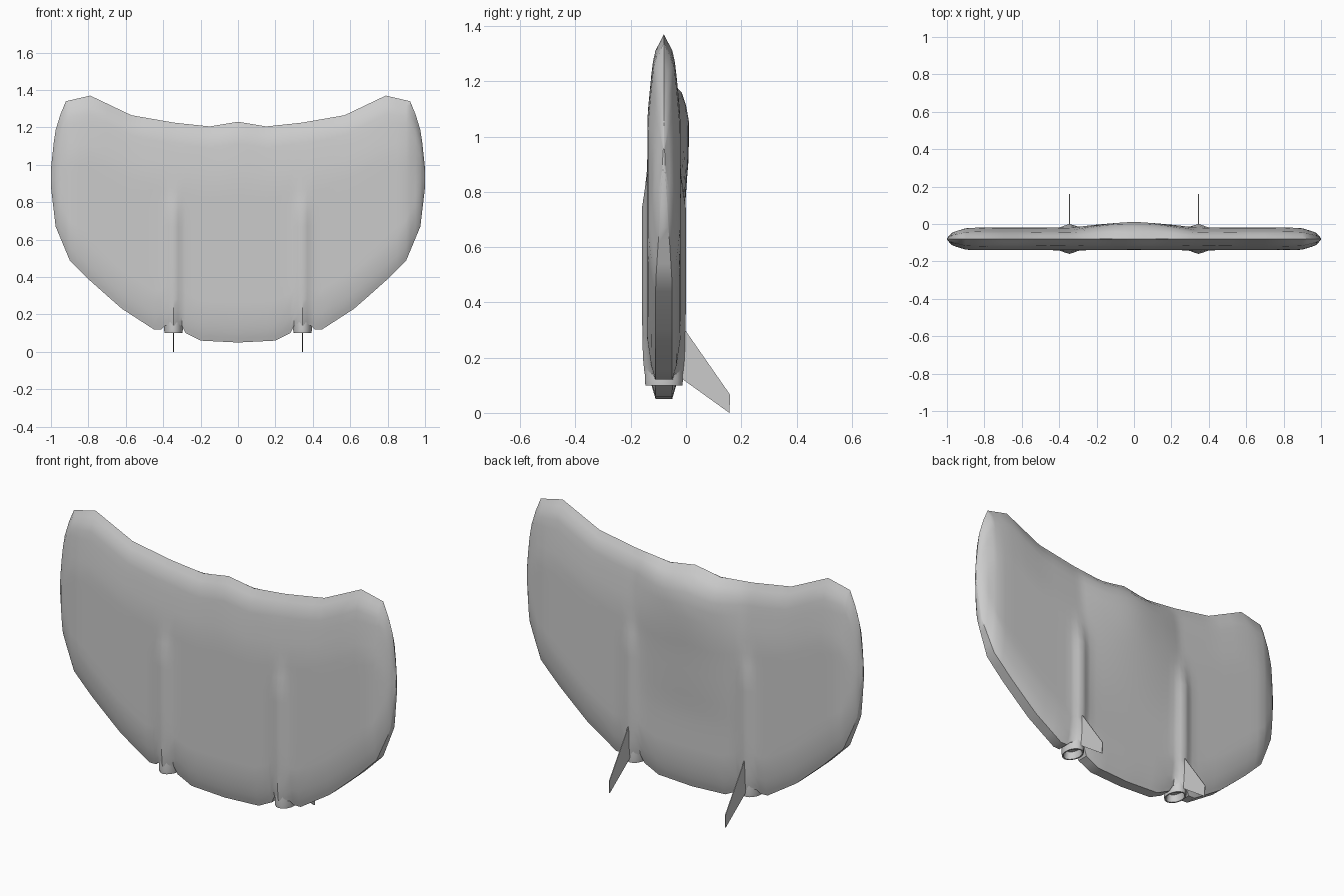
import bpy, bmesh, math

if "Cube" in bpy.data.objects:
    bpy.data.objects.remove(bpy.data.objects["Cube"])

MID_Y = -0.08      # middle plane of the wing
POD_X = 0.345      # engine pod offset

grey = bpy.data.materials.new("hull grey")
grey.use_nodes = True
COLOUR = (0.6, 0.6, 0.6, 1)
grey.diffuse_color = COLOUR
grey.node_tree.nodes["Principled BSDF"].inputs["Base Color"].default_value = COLOUR


def lerp(points, v):
    """Piecewise linear lookup."""
    if v <= points[0][0]:
        return points[0][1]
    for (a, fa), (b, fb) in zip(points, points[1:]):
        if v <= b:
            return fa + (fb - fa) * (v - a) / (b - a)
    return points[-1][1]


def finish(name, bm, angle=35):
    bmesh.ops.recalc_face_normals(bm, faces=bm.faces)
    mesh = bpy.data.meshes.new(name)
    bm.to_mesh(mesh)
    bm.free()
    mesh.materials.append(grey)
    obj = bpy.data.objects.new(name, mesh)
    bpy.context.collection.objects.link(obj)
    bpy.ops.object.select_all(action='DESELECT')
    obj.select_set(True)
    bpy.context.view_layer.objects.active = obj
    bpy.ops.object.shade_smooth_by_angle(angle=math.radians(angle))
    return obj


# Wing outline: trailing and leading edge heights across the half span
TRAIL = [(0, .05), (.2, .06), (.28, .1), (.3, .14), (.39, .14), (.41, .12), (.45, .12),
         (.62, .23), (.78, .37), (.9, .49), (.975, .67), (1, .88)]
LEAD = [(0, 1.23), (.15, 1.205), (.34, 1.225), (.57, 1.265), (.79, 1.37),
        (.92, 1.34), (.97, 1.22), (.985, 1.12), (1, .98)]
# Half thickness by distance from the leading edge, trailing edge and wing tip
FROM_LEAD = [(0, 0), (.07, .036), (.16, .047), (.3, .06)]
FROM_TRAIL = [(0, .5), (.05, .75), (.15, 1)]
FROM_TIP = [(0, .2), (.03, .6), (.1, .95), (.15, 1)]
# Raised back of the cockpit and the pod fairings, by height
HUMP = [(.45, 0), (.6, .01), (.8, .02), (.95, .032), (1.08, .045), (1.18, .024), (1.21, 0)]
POD = [(.12, .068), (.2, .076), (.4, .08), (.75, .08), (.95, .055)]


def surface(x, z, side):
    ax = abs(x)
    h = lerp(FROM_LEAD, lerp(LEAD, ax) - z)
    h *= lerp(FROM_TRAIL, z - lerp(TRAIL, ax)) * lerp(FROM_TIP, 1 - ax)
    near = math.exp(-((ax - POD_X) / .036) ** 2)
    h += near * max(0, lerp(POD, z) - h) * lerp([(.75, 1), (.95, 0)], z)
    if side > 0 and ax < .33:
        h += lerp(HUMP, z) * math.cos(math.pi / 2 * ax / .33)
    return MID_Y + side * h


# Flying wing: front and back skins joined around the rim
half = [.05, .1, .15, .2, .24, .28, .3, .32, POD_X, .37, .39, .41, .45, .51, .57,
        .62, .7, .79, .85, .9, .92, .95, .975, .985, 1]
spans = [-x for x in reversed(half)] + [0] + half
rows = [0, .02, .045, .08, .13] + [.19 + .06 * i for i in range(12)] + [.9, .94, .97, 1]
bm = bmesh.new()
skins = {}
for side in (-1, 1):
    grid = []
    for x in spans:
        lo, hi = lerp(TRAIL, abs(x)), lerp(LEAD, abs(x))
        zs = [lo + (hi - lo) * t for t in rows]
        grid.append([bm.verts.new((x, surface(x, z, side), z)) for z in zs])
    skins[side] = grid
    for c, d in zip(grid, grid[1:]):
        for j in range(len(rows) - 1):
            bm.faces.new((c[j], d[j], d[j + 1], c[j + 1]))
front, back = skins[-1], skins[1]
for i in range(len(spans) - 1):
    bm.faces.new((front[i][0], front[i + 1][0], back[i + 1][0], back[i][0]))
for i in (0, -1):
    for j in range(len(rows) - 1):
        bm.faces.new((front[i][j], front[i][j + 1], back[i][j + 1], back[i][j]))
bmesh.ops.remove_doubles(bm, verts=bm.verts, dist=1e-5)
finish("flying_wing", bm)


# Hollow oval nozzles: scale and height of each ring, outside to inside
NOZZLE = [(.6, .32), (.95, .2), (1, .12), (.97, .1), (.84, .1), (.7, .15)]
SIDES = 16


def nozzle(name, cx):
    bm = bmesh.new()
    rings = []
    for s, z in NOZZLE:
        angles = [2 * math.pi * k / SIDES for k in range(SIDES)]
        rings.append([bm.verts.new((cx + .05 * s * math.cos(a),
                                    MID_Y + .069 * s * math.sin(a), z)) for a in angles])
    for r, q in zip(rings, rings[1:]):
        for k in range(SIDES):
            n = (k + 1) % SIDES
            bm.faces.new((r[k], r[n], q[n], q[k]))
    bm.faces.new(rings[0])
    bm.faces.new(rings[-1])
    finish(name, bm)


# Thin swept tail fins
def fin(name, cx):
    bm = bmesh.new()
    profile = [(-.03, .33), (0, .295), (.16, .065), (.157, 0), (-.01, .12), (-.03, .13)]
    face = bm.faces.new([bm.verts.new((cx - .002, y, z)) for y, z in profile])
    out = bmesh.ops.extrude_face_region(bm, geom=[face])["geom"]
    bmesh.ops.translate(bm, vec=(.004, 0, 0),
                        verts=[v for v in out if isinstance(v, bmesh.types.BMVert)])
    finish(name, bm)


for label, sign in (("left", 1), ("right", -1)):
    nozzle(label + "_nozzle", sign * POD_X)
    fin(label + "_fin", sign * POD_X)
